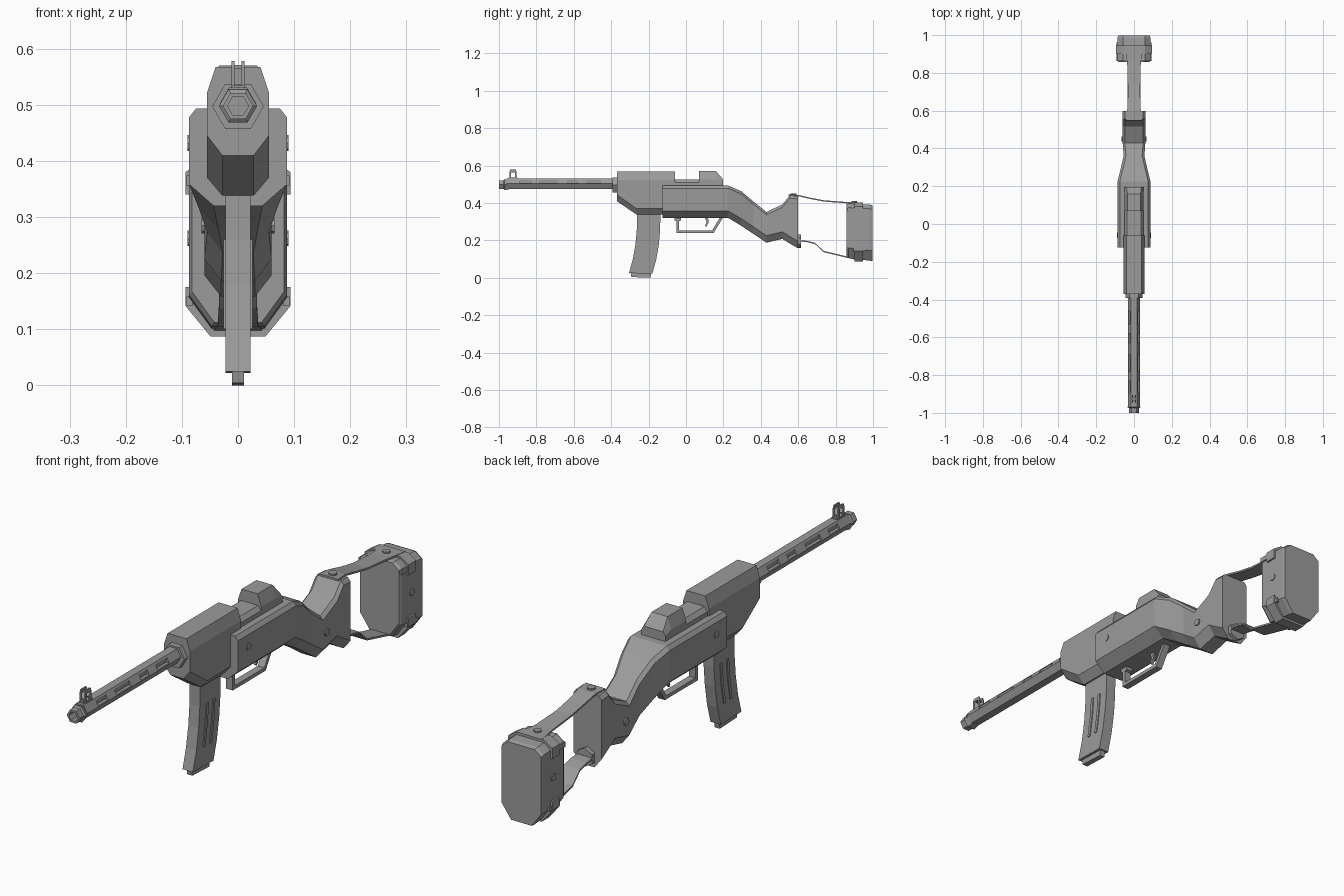
import bpy, bmesh, math
from mathutils import Vector, Matrix

cube = bpy.data.objects.get("Cube")
if cube:
    bpy.data.objects.remove(cube, do_unlink=True)

grey = bpy.data.materials.new("plain grey")
grey.use_nodes = True
grey.diffuse_color = (0.33, 0.33, 0.33, 1)
grey.node_tree.nodes["Principled BSDF"].inputs["Base Color"].default_value = (0.33, 0.33, 0.33, 1)


def finish(name, bm):
    bmesh.ops.recalc_face_normals(bm, faces=bm.faces)
    mesh = bpy.data.meshes.new(name)
    bm.to_mesh(mesh)
    bm.free()
    mesh.materials.append(grey)
    obj = bpy.data.objects.new(name, mesh)
    bpy.context.collection.objects.link(obj)
    return obj


def loft(name, rings):
    """Skin a list of equal point rings and cap both ends."""
    bm = bmesh.new()
    loops = [[bm.verts.new(p) for p in ring] for ring in rings]
    n = len(loops[0])
    for a, b in zip(loops, loops[1:]):
        for i in range(n):
            j = (i + 1) % n
            bm.faces.new((a[i], a[j], b[j], b[i]))
    bm.faces.new(loops[0])
    bm.faces.new(loops[-1])
    return finish(name, bm)


def section(y, half):
    """Mirror a right-hand outline of (x, z) points into a full ring at y."""
    return [(x, y, z) for x, z in half] + [(-x, y, z) for x, z in reversed(half)]


def slab(name, outline, x0, x1):
    """Extrude a (y, z) outline across x."""
    return loft(name, [[(x, y, z) for y, z in outline] for x in (x0, x1)])


def box(name, x0, x1, y0, y1, z0, z1):
    return slab(name, [(y0, z0), (y1, z0), (y1, z1), (y0, z1)], x0, x1)


def disc(name, centre, axis, radius, depth, sides=6):
    bm = bmesh.new()
    bmesh.ops.create_cone(bm, cap_ends=True, segments=sides, radius1=radius, radius2=radius, depth=depth)
    turn = Vector((0, 0, 1)).rotation_difference(Vector(axis)).to_matrix().to_4x4()
    bmesh.ops.transform(bm, matrix=Matrix.Translation(centre) @ turn, verts=bm.verts)
    return finish(name, bm)


def strip(name, path, half_width, thick):
    """Flat band following a (y, z) path, widths may vary per point."""
    outer = [(y, z + thick) for y, z in path]
    widths = half_width if isinstance(half_width, list) else [half_width] * len(path)
    rings = [[(-w, y, z), (w, y, z), (w, *o), (-w, *o)] for (y, z), o, w in zip(path, outer, widths)]
    return loft(name, rings)


def hexagon(y, r, z, flat=0.866):
    return [(r * math.cos(math.radians(a)), y, z + r * flat / 0.866 * math.sin(math.radians(a)))
            for a in range(0, 360, 60)]


# Receiver: chamfered body, lower ejection deck and rear sight block
def body(y, top, side_low, low):
    return section(y, [(0.04, top), (0.055, top - 0.045), (0.055, side_low), (0.028, low)])


loft("receiver", [body(-0.37, 0.567, 0.445, 0.41), body(-0.265, 0.567, 0.37, 0.338),
                  body(-0.06, 0.567, 0.37, 0.338)])
loft("ejection_deck", [section(y, [(0.036, 0.526), (0.05, 0.51), (0.05, 0.35)]) for y in (-0.07, 0.195)])
loft("rear_block", [section(y, [(w, top), (0.05, mid), (0.05, 0.47)])
                    for y, w, top, mid in ((0.07, 0.034, 0.57, 0.525), (0.16, 0.034, 0.57, 0.525),
                                           (0.197, 0.04, 0.528, 0.515))])

# Stock: one chamfered section swept through the grip and butt
stations = [(-0.125, 0.493, 0.32, 0.087), (0.225, 0.493, 0.32, 0.087), (0.295, 0.463, 0.278, 0.07),
            (0.36, 0.408, 0.235, 0.055), (0.43, 0.352, 0.187, 0.06), (0.515, 0.392, 0.208, 0.06),
            (0.555, 0.44, 0.183, 0.06), (0.598, 0.437, 0.158, 0.06)]
loft("stock", [section(y, [(w - 0.012, t), (w, t - 0.015), (w, b + 0.038), (w * 0.5, b)])
               for y, t, b, w in stations])

# Barrel with recessed vents and a hollow muzzle
barrel = loft("barrel", [hexagon(y, 0.032, 0.503) for y in (-0.96, -0.37)])
for y0, y1 in ((-0.89, -0.83), (-0.78, -0.69), (-0.63, -0.58), (-0.53, -0.46)):
    for side in (-1, 1):
        cutter = slab("vent_cutter", [(y0, 0.506), (y1, 0.506), (y1, 0.524), (y0, 0.524)],
                      side * 0.018, side * 0.05)
        cutter.hide_render = True
        cutter.hide_viewport = True
        cut = barrel.modifiers.new("vent", 'BOOLEAN')
        cut.operation = 'DIFFERENCE'
        cut.solver = 'EXACT'
        cut.object = cutter
loft("barrel_collar", [hexagon(y, 0.046, 0.497) for y in (-0.392, -0.36)])
loft("muzzle", [hexagon(y, r, 0.498) for y, r in
                ((-0.94, 0.027), (-0.97, 0.034), (-0.975, 0.027), (-1.0, 0.027), (-1.0, 0.019), (-0.96, 0.019))])

# Front sight: two open arches joined at the top
box("front_sight_base", -0.012, 0.012, -0.948, -0.9, 0.525, 0.535)
for side in (-1, 1):
    x0, x1 = side * 0.006, side * 0.0115
    box("front_sight_front_leg", x0, x1, -0.945, -0.935, 0.53, 0.568)
    box("front_sight_rear_leg", x0, x1, -0.915, -0.905, 0.53, 0.568)
    slab("front_sight_arch", [(-0.945, 0.565), (-0.905, 0.565), (-0.91, 0.578), (-0.94, 0.578)], x0, x1)
box("front_sight_bridge", -0.007, 0.007, -0.935, -0.915, 0.564, 0.571)

# Curved magazine with side ribs and a foot
curve = [(-0.262, 0.36), (-0.263, 0.26), (-0.27, 0.18), (-0.284, 0.1), (-0.305, 0.025)]
outline = curve + [(y + 0.125, z - (0.0 if z > 0.1 else 0.003)) for y, z in reversed(curve)]
slab("magazine", outline, -0.022, 0.022)
for offset in (0.038, 0.078):
    rib = [(y + offset, z) for y, z in curve[1:4]]
    for side in (-1, 1):
        slab("magazine_rib", rib + [(y + 0.012, z) for y, z in reversed(rib)], side * 0.02, side * 0.0255)
slab("magazine_foot", [(-0.297, 0.03), (-0.292, 0.004), (-0.19, 0.0), (-0.185, 0.03)], -0.011, 0.011)

# Trigger and guard
slab("trigger_guard", [(-0.062, 0.325), (-0.062, 0.307), (-0.052, 0.303), (-0.052, 0.24), (0.148, 0.24),
                       (0.2, 0.325), (0.183, 0.325), (0.14, 0.254), (-0.037, 0.254), (-0.037, 0.303),
                       (-0.027, 0.307), (-0.027, 0.325)], -0.014, 0.014)
slab("trigger", [(0.1, 0.325), (0.118, 0.325), (0.121, 0.295), (0.108, 0.272), (0.102, 0.278),
                 (0.11, 0.298)], -0.005, 0.005)

# Butt pad, chamfered all round the back outline
def pad(y, top, low, w):
    return section(y, [(w - 0.028, top), (w, top - 0.022), (w, low + 0.055), (w - 0.04, low)])


loft("butt_pad", [pad(0.858, 0.393, 0.112, 0.082), pad(0.868, 0.397, 0.105, 0.087),
                  pad(0.985, 0.391, 0.091, 0.087), pad(0.998, 0.386, 0.09, 0.084)])

# Straps between stock and pad, with wrapped clips
strip("upper_strap", [(0.548, 0.438), (0.6, 0.436), (0.67, 0.42), (0.74, 0.407), (0.86, 0.398), (0.945, 0.396)],
      [0.042, 0.036, 0.033, 0.033, 0.036, 0.05], 0.007)
strip("lower_strap", [(0.6, 0.195), (0.65, 0.19), (0.69, 0.18), (0.735, 0.137), (0.86, 0.107), (0.945, 0.088)],
      [0.03, 0.034, 0.034, 0.034, 0.036, 0.05], 0.007)
upper_clip = [(0.059, 0.402), (0.094, 0.38), (0.094, 0.34), (0.08, 0.34)]
lower_clip = [(0.08, 0.175), (0.094, 0.175), (0.094, 0.142), (0.049, 0.087)]
for name, outline in (("upper_clip", upper_clip), ("lower_clip", lower_clip)):
    loft(name, [section(y, outline) for y in (0.9, 0.945)])
for side in (-1, 1):
    box("upper_clip_hook", side * 0.08, side * 0.092, 0.862, 0.945, 0.355, 0.374)
    box("lower_clip_hook", side * 0.08, side * 0.092, 0.895, 0.96, 0.142, 0.158)

# Bolts and studs
disc("strap_bolt", (0, 0.605, 0.195), (0, 1, 0), 0.036, 0.02)
disc("upper_strap_stock_stud", (0, 0.575, 0.445), (0, 0, 1), 0.016, 0.012, 10)
disc("upper_strap_pad_stud", (0, 0.9, 0.405), (0, 0, 1), 0.014, 0.01, 10)
for x, y, z in ((0.086, -0.06, 0.432), (0.061, 0.45, 0.285), (0.086, 0.93, 0.262)):
    for side in (-1, 1):
        disc("side_stud", (side * x, y, z), (1, 0, 0), 0.014, 0.008, 8)
